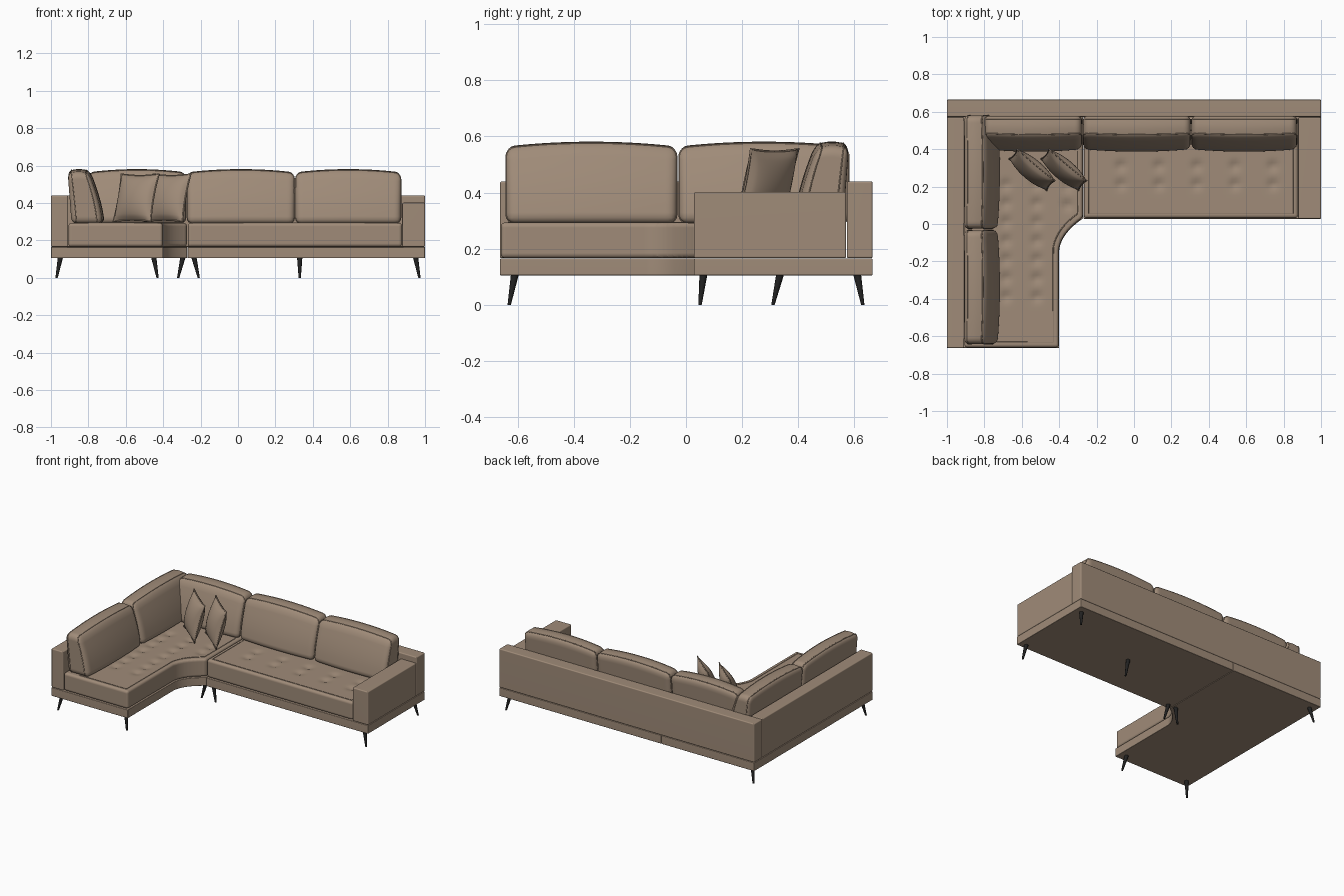
import bpy, bmesh, math
from mathutils import Vector

cube = bpy.data.objects.get("Cube")
if cube:
    bpy.data.objects.remove(cube, do_unlink=True)


def material(name, rgb, rough):
    m = bpy.data.materials.new(name)
    m.use_nodes = True
    m.diffuse_color = (*rgb, 1)
    node = next(n for n in m.node_tree.nodes if n.type == 'BSDF_PRINCIPLED')
    node.inputs["Base Color"].default_value = (*rgb, 1)
    node.inputs["Roughness"].default_value = rough
    return m


FABRIC = material("tan upholstery", (0.35, 0.26, 0.19), 0.8)
BLACK = material("black metal", (0.015, 0.015, 0.015), 0.5)


def add_object(name, data, mat):
    data.materials.append(mat)
    ob = bpy.data.objects.new(name, data)
    bpy.context.scene.collection.objects.link(ob)
    return ob


def finish(name, bm, mat, weighted=False):
    bmesh.ops.recalc_face_normals(bm, faces=bm.faces[:])
    me = bpy.data.meshes.new(name)
    bm.to_mesh(me)
    bm.free()
    me.shade_smooth()
    me.set_sharp_from_angle(angle=math.radians(40))
    ob = add_object(name, me, mat)
    if weighted:
        ob.modifiers.new("even shading", 'WEIGHTED_NORMAL').keep_sharp = True
    return ob


def solid(name, outline, z0, z1, bevel, step=0, shape=None, segments=3):
    """Extruded outline with rounded edges, optionally gridded and reshaped."""
    bm = bmesh.new()
    face = bm.faces.new([bm.verts.new((x, y, z0)) for x, y in outline])
    ext = bmesh.ops.extrude_face_region(bm, geom=[face])
    top = [v for v in ext["geom"] if isinstance(v, bmesh.types.BMVert)]
    bmesh.ops.translate(bm, verts=top, vec=(0, 0, z1 - z0))
    bmesh.ops.recalc_face_normals(bm, faces=bm.faces[:])
    sharp = [e for e in bm.edges if e.calc_face_angle(0) > 0.6]
    bmesh.ops.bevel(bm, geom=sharp, offset=bevel, segments=segments, profile=0.5, affect='EDGES')
    if step:
        for axis in range(3):
            vals = [v.co[axis] for v in bm.verts]
            lo, hi = min(vals), max(vals)
            n = max(2, round((hi - lo) / step))
            normal = Vector([float(i == axis) for i in range(3)])
            for k in range(1, n):
                bmesh.ops.bisect_plane(bm, geom=bm.verts[:] + bm.edges[:] + bm.faces[:], dist=1e-5,
                                       plane_co=normal * (lo + (hi - lo) * k / n), plane_no=normal)
    if shape:
        for v in bm.verts:
            v.co = shape(v.co)
    return finish(name, bm, FABRIC, weighted=True)


def rect(x0, x1, y0, y1):
    return [(x0, y0), (x1, y0), (x1, y1), (x0, y1)]


def piping(name, points, radius=0.003, cyclic=True):
    cu = bpy.data.curves.new(name, 'CURVE')
    cu.dimensions = '3D'
    cu.bevel_depth = radius
    cu.bevel_resolution = 1
    sp = cu.splines.new('POLY')
    sp.points.add(len(points) - 1)
    for p, co in zip(sp.points, points):
        p.co = (*co, 1)
    sp.use_cyclic_u = cyclic
    return add_object(name, cu, FABRIC)


def sweep(a, ctrl, b, n=10):
    """Curved inner corner joining the two wings."""
    a, ctrl, b = Vector(a), Vector(ctrl), Vector(b)
    return [tuple(a * (1 - t) ** 2 + ctrl * 2 * t * (1 - t) + b * t * t)
            for t in [i / n for i in range(n + 1)]]


# Plinths: the chaise wing with its curved corner, and the straight wing
inner = sweep((-0.4, -0.14), (-0.39, -0.05), (-0.272, 0.03))
solid("chaise_base", [(-1, -0.663), (-0.4, -0.663)] + inner + [(-0.272, 0.665), (-1, 0.665)],
      0.105, 0.165, 0.004)
solid("sofa_base", rect(-0.27, 1, 0.028, 0.665), 0.105, 0.165, 0.004)

# Frame panels and arm
solid("back_frame", rect(-1, 1, 0.573, 0.665), 0.166, 0.44, 0.007)
solid("side_frame", rect(-1, -0.908, -0.663, 0.571), 0.166, 0.44, 0.007)
solid("arm", rect(0.878, 1, 0.028, 0.571), 0.166, 0.402, 0.007)

# Tufted seats
SEAT_TOP = 0.293
sofa_buttons = [(-0.07 + 0.203 * i, y) for i in range(5) for y in (0.21, 0.31)]
chaise_buttons = [(x, -0.39 + 0.1 * i) for i in range(7) for x in (-0.685, -0.52)]
chaise_buttons += [(-0.355, 0.1), (-0.355, 0.2)]


def tufted(buttons):
    def shape(co):
        if co.z > SEAT_TOP - 0.004:
            for x, y in buttons:
                d2 = (co.x - x) ** 2 + (co.y - y) ** 2
                co.z -= 0.013 * math.exp(-d2 / 0.0006)
        return co
    return shape


solid("sofa_seat", rect(-0.268, 0.876, 0.032, 0.571), 0.167, SEAT_TOP, 0.014, 0.0175,
      tufted(sofa_buttons))
seat_inner = sweep((-0.403, -0.14), (-0.393, -0.05), (-0.274, 0.034))
solid("chaise_seat", [(-0.906, -0.66), (-0.403, -0.66)] + seat_inner + [(-0.274, 0.571), (-0.906, 0.571)],
      0.167, SEAT_TOP, 0.014, 0.0175, tufted(chaise_buttons))
piping("sofa_seat_seam", [(x, y, SEAT_TOP) for x, y in rect(-0.24, 0.85, 0.058, 0.5)])
seam = [(-0.8, -0.632), (-0.432, -0.632)] + sweep((-0.432, -0.13), (-0.42, -0.03), (-0.302, 0.055))
piping("chaise_seat_seam", [(x, y, SEAT_TOP) for x, y in seam + [(-0.302, 0.4)]], cyclic=False)

# Back cushions: leaning front, crowned top, piped edges
DEPTH, HEIGHT, ROUND = 0.19, 0.262, 0.03


def cushion(name, width, location, turn=0):
    def shape(co):
        u, v, t = 2 * co.x / width, co.y / DEPTH, co.z / HEIGHT
        swell = max(0, 1 - u * u)
        front = 0.07 * t ** 1.6 - 0.014 * swell * (1 - 0.4 * t) + 0.008
        back = 0.17 + 0.02 * t
        crown = (0.017 * swell + 0.012 * (1 - (2 * v - 1) ** 2)) * t
        return Vector((co.x, front + (back - front) * v, co.z + crown))

    parts = [solid(name, rect(-width / 2, width / 2, 0, DEPTH), 0, HEIGHT, ROUND, 0.04, shape, 4)]
    loop = []
    cx, cz = width / 2 - ROUND, HEIGHT / 2 - ROUND
    for i, (sx, sz) in enumerate([(1, 1), (-1, 1), (-1, -1), (1, -1)]):
        for k in range(5):
            a = math.pi / 2 * (i + k / 4)
            loop.append((sx * cx + ROUND * math.cos(a), HEIGHT / 2 + sz * cz + ROUND * math.sin(a)))
    # Subdivide so the seams follow the crown
    fine = []
    for (x0, z0), (x1, z1) in zip(loop, loop[1:] + loop[:1]):
        n = max(1, round(math.hypot(x1 - x0, z1 - z0) / 0.04))
        fine += [(x0 + (x1 - x0) * j / n, z0 + (z1 - z0) * j / n) for j in range(n)]
    for side, y in (("front", ROUND), ("back", DEPTH - ROUND)):
        pts = [shape(Vector((x, y, z))) for x, z in fine]
        parts.append(piping(f"{name}_{side}_piping", pts))
    for ob in parts:
        ob.location = (*location, SEAT_TOP - 0.002)
        ob.rotation_euler.z = turn


cushion("back_cushion_corner", 0.52, (-0.54, 0.39))
cushion("back_cushion_middle", 0.573, (0.015, 0.39))
cushion("back_cushion_end", 0.562, (0.589, 0.39))
cushion("side_cushion_rear", 0.605, (-0.72, 0.278), math.pi / 2)
cushion("side_cushion_front", 0.607, (-0.72, -0.337), math.pi / 2)


# Scatter pillows
def pillow(name, location, half=0.132, thick=0.05):
    def pinch(x, y):
        return (half * x * (1 - 0.07 * (1 - y * y)), half * y * (1 - 0.07 * (1 - x * x)))

    bm = bmesh.new()
    for side in (-1, 1):
        made = bmesh.ops.create_grid(bm, x_segments=18, y_segments=18, size=1)
        for v in made["verts"]:
            x, y = v.co.xy
            puff = max(0, (1 - x * x) * (1 - y * y)) ** 0.55
            v.co = (*pinch(x, y), side * thick * puff)
    bmesh.ops.remove_doubles(bm, verts=bm.verts[:], dist=1e-5)
    body = finish(name, bm, FABRIC)
    corners = [(-1, -1), (1, -1), (1, 1), (-1, 1)]
    edge = []
    for (x0, y0), (x1, y1) in zip(corners, corners[1:] + corners[:1]):
        edge += [(*pinch(x0 + (x1 - x0) * j / 10, y0 + (y1 - y0) * j / 10), 0) for j in range(10)]
    for ob in (body, piping(name + "_piping", edge, 0.004)):
        ob.location = location
        ob.rotation_euler = (math.radians(75), 0, math.radians(-40))


pillow("pillow_left", (-0.545, 0.29, 0.428))
pillow("pillow_right", (-0.375, 0.29, 0.428))

# Splayed tapered legs: foot position, then offset of the top
legs = [(-0.97, -0.63, 0.02, 0.02), (-0.43, -0.63, -0.02, 0.02), (-0.97, 0.63, 0.02, -0.02),
        (-0.32, 0.05, 0.025, 0.012), (-0.21, 0.05, -0.025, 0.012), (0.33, 0.31, 0, 0.025),
        (0.97, 0.05, -0.02, 0.012), (0.97, 0.63, -0.02, -0.02)]
LEG = 0.107
for i, (x, y, dx, dy) in enumerate(legs):
    bm = bmesh.new()
    bmesh.ops.create_cone(bm, cap_ends=True, segments=12, radius1=0.006, radius2=0.014, depth=LEG)
    for v in bm.verts:
        t = v.co.z / LEG + 0.5
        v.co += Vector((x + dx * t, y + dy * t, LEG / 2))
    finish(f"leg_{i + 1}", bm, BLACK)
